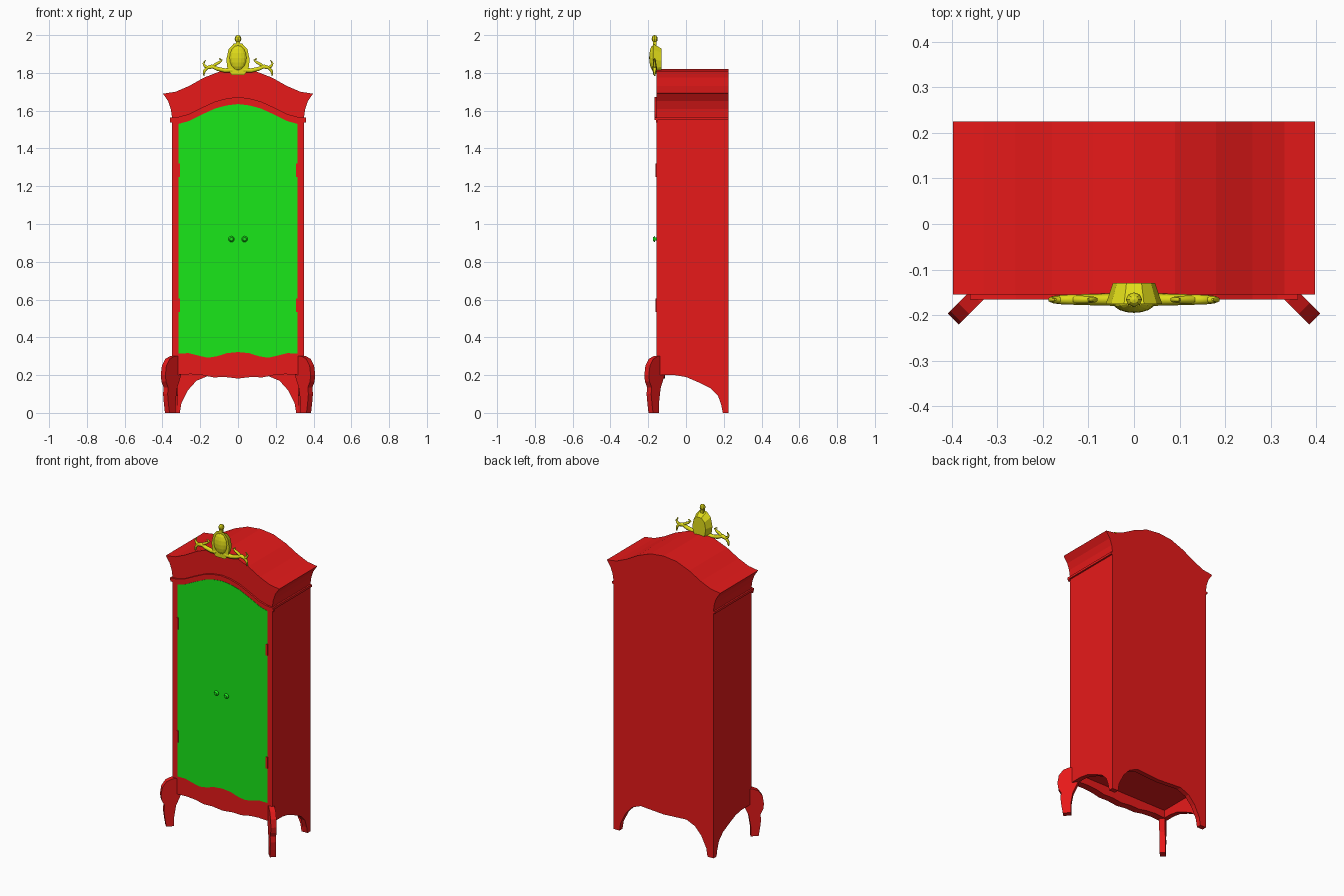
import bpy, bmesh
from math import radians
from mathutils import Matrix, Vector

if "Cube" in bpy.data.objects:
    bpy.data.objects.remove(bpy.data.objects["Cube"])


def material(name, rgb):
    m = bpy.data.materials.new(name)
    m.diffuse_color = (*rgb, 1)
    m.use_nodes = True
    m.node_tree.nodes["Principled BSDF"].inputs["Base Color"].default_value = m.diffuse_color
    return m


RED = material("red", (0.8, 0.01, 0.01))
GREEN = material("green", (0.01, 0.8, 0.01))
GOLD = material("gold", (0.75, 0.72, 0.01))
FRONT, BACK = -0.155, 0.225


def finish(name, bm, mat):
    bmesh.ops.recalc_face_normals(bm, faces=bm.faces)
    me = bpy.data.meshes.new(name)
    bm.to_mesh(me)
    bm.free()
    me.materials.append(mat)
    ob = bpy.data.objects.new(name, me)
    bpy.context.collection.objects.link(ob)
    return ob


def slab(name, pts, lo, hi, mat, axis="y", end_scale=1.0, center=(0, 0), matrix=None):
    """Extrude a 2D outline between lo and hi, optionally scaling the far end."""
    bm = bmesh.new()

    def put(a, b, d):
        return bm.verts.new((a, d, b) if axis == "y" else (d, a, b))
    near = [put(a, b, lo) for a, b in pts]
    ca, cb = center
    far = [put(ca + (a - ca) * end_scale, cb + (b - cb) * end_scale, hi) for a, b in pts]
    bm.faces.new(near)
    bm.faces.new(far[::-1])
    n = len(pts)
    for i in range(n):
        j = (i + 1) % n
        bm.faces.new((near[i], far[i], far[j], near[j]))
    if matrix:
        bm.transform(matrix)
    return finish(name, bm, mat)


def sym(half):
    """Mirror a right-hand outline to a closed one."""
    return half + [(-x, z) for x, z in reversed(half) if x > 1e-6]


def box(name, x0, x1, y0, y1, z0, z1, mat):
    return slab(name, [(x0, z0), (x1, z0), (x1, z1), (x0, z1)], y0, y1, mat)


def tube(name, path, mat):
    """Tapered scroll: path of (x, z, radius)."""
    cu = bpy.data.curves.new(name, "CURVE")
    cu.dimensions = "3D"
    cu.bevel_depth = 1
    cu.bevel_resolution = 1
    cu.use_fill_caps = True
    sp = cu.splines.new("POLY")
    sp.points.add(len(path) - 1)
    for p, (x, z, r) in zip(sp.points, path):
        p.co = (x, -0.166, z, 1)
        p.radius = r
    cu.materials.append(mat)
    ob = bpy.data.objects.new(name, cu)
    bpy.context.collection.objects.link(ob)
    bpy.context.view_layer.objects.active = ob
    ob.select_set(True)
    bpy.ops.object.convert(target="MESH")
    ob.select_set(False)


def ball(name, loc, scale, seg, rings, mat):
    bm = bmesh.new()
    bmesh.ops.create_uvsphere(bm, u_segments=seg, v_segments=rings, radius=1)
    bm.transform(Matrix.Translation(loc) @ Matrix.Diagonal((*scale, 1)))
    return finish(name, bm, mat)


# Cabinet with flared, arched crown
slab("cabinet_body", sym([(0.35, 0.25), (0.35, 1.57), (0.356, 1.61), (0.37, 1.65), (0.397, 1.69),
                          (0.33, 1.70), (0.26, 1.73), (0.18, 1.775), (0.09, 1.81), (0, 1.82)]),
     FRONT, BACK, RED)

# Skirt panels: back, sides, front apron
slab("back_skirt", sym([(0.35, 0.25), (0.35, 0), (0.308, 0), (0.30, 0.05), (0.265, 0.12),
                        (0.22, 0.17), (0.16, 0.195), (0.08, 0.19), (0, 0.185)]),
     BACK - 0.03, BACK, RED)
for s, side in ((-1, "left"), (1, "right")):
    slab("side_skirt_" + side, [(-0.155, 0.25), (-0.155, 0.2), (-0.06, 0.2), (0, 0.19), (0.07, 0.16),
                                (0.13, 0.13), (0.17, 0.09), (0.187, 0.04), (0.195, 0),
                                (0.225, 0), (0.225, 0.25)],
         s * 0.32, s * 0.35, RED, axis="x")
slab("front_apron", sym([(0.35, 0.25), (0.35, 0.2), (0.25, 0.205), (0.19, 0.2), (0.13, 0.188),
                         (0.07, 0.19), (0, 0.182)]), FRONT, -0.11, RED)

# Front legs turned outward at the corners
leg = [(-0.045, 0.30), (0.005, 0.30), (0.04, 0.285), (0.065, 0.25), (0.073, 0.20), (0.068, 0.165),
       (0.052, 0.135), (0.056, 0.1), (0.05, 0.05), (0.042, 0), (-0.004, 0),
       (-0.004, 0.06), (-0.015, 0.13), (-0.045, 0.2)]
for s, side, ang in ((1, "right", -45), (-1, "left", -135)):
    slab("front_leg_" + side, leg, -0.017, 0.017, RED,
         matrix=Matrix.Translation((s * 0.345, -0.157, 0)) @ Matrix.Rotation(radians(ang), 4, "Z"))

# Door panel with wavy bottom and arched top
arch = [(0.315, 1.53), (0.26, 1.545), (0.19, 1.58), (0.12, 1.612), (0.06, 1.628), (0, 1.635)]
slab("doors", sym([(0, 0.322), (0.06, 0.316), (0.11, 0.30), (0.16, 0.292), (0.21, 0.303),
                   (0.26, 0.316), (0.315, 0.315)] + arch), FRONT - 0.002, FRONT + 0.01, GREEN)

# Stepped arch moulding across the front
line = [(0.36, 1.55)] + [(x, z + 0.023) for x, z in arch]
for name, lo, hi, out in (("lower_moulding", -0.012, 0.003, 0.005), ("upper_moulding", 0.0, 0.014, 0.011)):
    half_lo = [(x, z + lo) for x, z in line]
    half_hi = [(x, z + hi) for x, z in line]
    full_lo = half_lo + [(-x, z) for x, z in half_lo[-2::-1]]
    full_hi = half_hi + [(-x, z) for x, z in half_hi[-2::-1]]
    slab(name, full_lo + full_hi[::-1], FRONT - out, FRONT + 0.005, RED)

for s, side in ((-1, "left"), (1, "right")):
    # Side moulding, hinges and knobs
    a, b = sorted((s * 0.345, s * 0.36))
    box("side_moulding_" + side, a, b, FRONT - 0.01, BACK, 1.55, 1.564, RED)
    for z in (0.57, 1.285):
        box("hinge_" + side, s * 0.312 - 0.006, s * 0.312 + 0.006, FRONT - 0.006, FRONT, z - 0.036, z + 0.036, RED)
    bm = bmesh.new()
    for r1, r2, d, y in ((0.008, 0.008, 0.012, -0.161), (0.016, 0.009, 0.011, -0.1705)):
        bmesh.ops.create_cone(bm, cap_ends=True, segments=12, radius1=r1, radius2=r2, depth=d,
                              matrix=Matrix.Translation((s * 0.035, y, 0.92)) @ Matrix.Rotation(radians(90), 4, "X"))
    finish("knob_" + side, bm, GREEN)

    # Crest scrolls
    tube("crest_stem_" + side, [(s * x, z, r) for x, z, r in (
        (0.03, 1.815, 0.014), (0.07, 1.813, 0.013), (0.11, 1.822, 0.012), (0.14, 1.835, 0.011),
        (0.163, 1.828, 0.01), (0.178, 1.81, 0.008), (0.182, 1.785, 0.004))], GOLD)
    tube("crest_outer_hook_" + side, [(s * x, z, r) for x, z, r in (
        (0.135, 1.832, 0.01), (0.155, 1.827, 0.009), (0.175, 1.835, 0.008),
        (0.183, 1.85, 0.006), (0.172, 1.868, 0.003))], GOLD)
    tube("crest_inner_hook_" + side, [(s * x, z, r) for x, z, r in (
        (0.135, 1.83, 0.009), (0.12, 1.845, 0.009), (0.1, 1.855, 0.008),
        (0.085, 1.868, 0.006), (0.1, 1.876, 0.004))], GOLD)

# Crest cartouche, oval boss and finial
slab("crest_cartouche", sym([(0.035, 1.79), (0.056, 1.825), (0.062, 1.87), (0.05, 1.925), (0.022, 1.955)]),
     -0.176, -0.13, GOLD, end_scale=0.75, center=(0, 1.85))
ball("crest_oval", (0, -0.173, 1.88), (0.046, 0.022, 0.066), 16, 8, GOLD)
box("finial_neck", -0.01, 0.01, -0.175, -0.157, 1.945, 1.975, GOLD)
ball("finial", (0, -0.166, 1.98), (0.018, 0.016, 0.02), 8, 6, GOLD)
